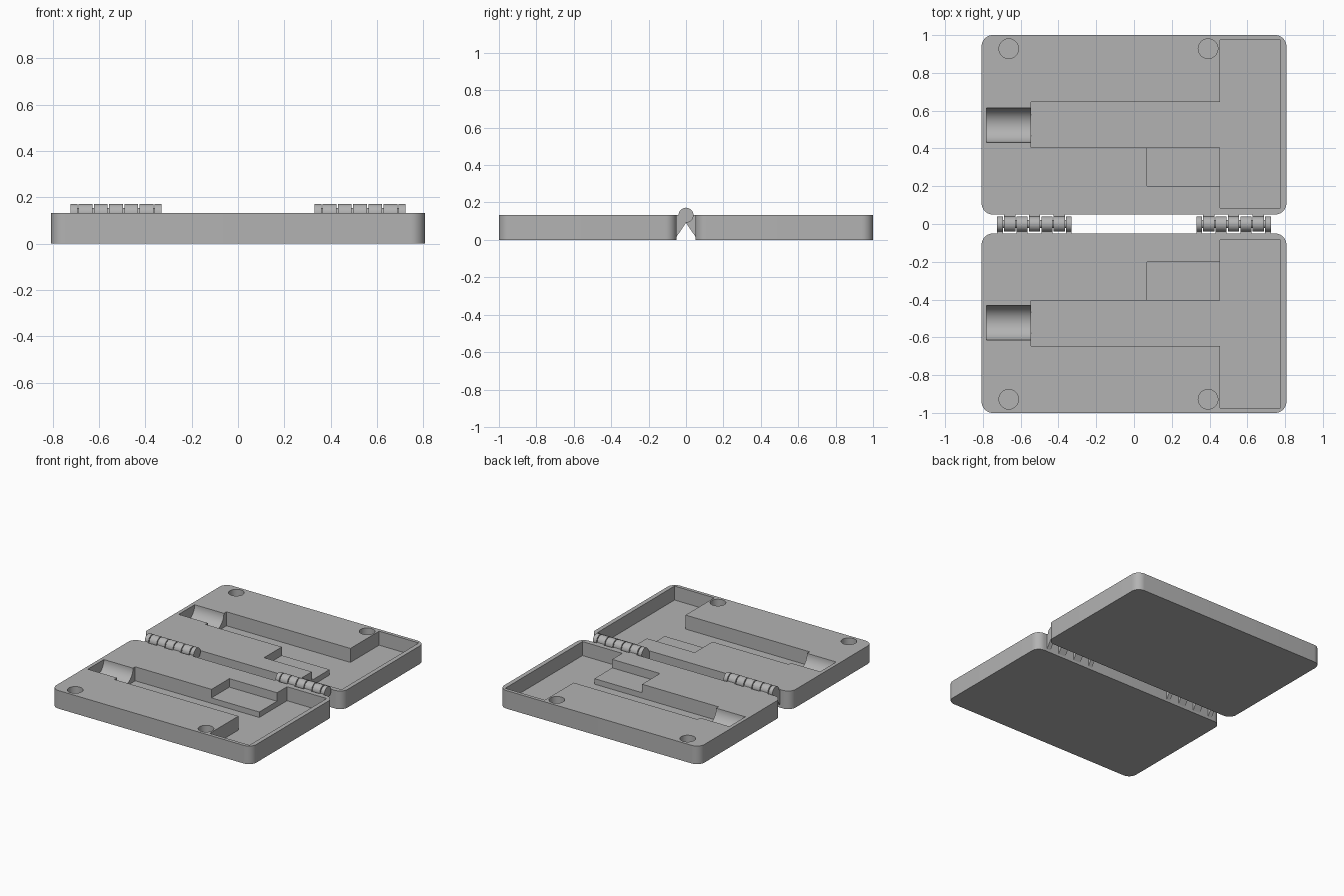
import bpy, bmesh, math
from mathutils import Vector

if "Cube" in bpy.data.objects:
    bpy.data.objects.remove(bpy.data.objects["Cube"], do_unlink=True)

HALF_X, INNER_Y, OUTER_Y, TOP = 0.807, 0.05, 1.0, 0.132
FLOOR, STEP = 0.03, 0.07
HINGE_R = 0.04

grey = bpy.data.materials.new("plain grey")
grey.use_nodes = True
color = (0.45, 0.45, 0.45, 1)
grey.diffuse_color = color
grey.node_tree.nodes["Principled BSDF"].inputs["Base Color"].default_value = color


def prism(name, points, direction):
    """Extrude a closed 3D outline along a vector."""
    bm = bmesh.new()
    face = bm.faces.new([bm.verts.new(p) for p in points])
    moved = bmesh.ops.extrude_face_region(bm, geom=[face])["geom"]
    verts = [v for v in moved if isinstance(v, bmesh.types.BMVert)]
    bmesh.ops.translate(bm, verts=verts, vec=Vector(direction))
    bmesh.ops.recalc_face_normals(bm, faces=bm.faces)
    mesh = bpy.data.meshes.new(name)
    bm.to_mesh(mesh)
    bm.free()
    mesh.materials.append(grey)
    obj = bpy.data.objects.new(name, mesh)
    bpy.context.collection.objects.link(obj)
    return obj


def arc(cx, cy, r, start, end, steps):
    angles = [math.radians(start + (end - start) * i / steps) for i in range(steps + 1)]
    return [(cx + r * math.cos(a), cy + r * math.sin(a)) for a in angles]


def smooth(obj):
    bpy.ops.object.select_all(action='DESELECT')
    obj.select_set(True)
    bpy.context.view_layer.objects.active = obj
    bpy.ops.object.shade_smooth_by_angle(angle=math.radians(30))


def cut_up(name, outline, side, bottom):
    """Pocket cutter rising from a floor height through the top."""
    return prism(name, [(x, y * side, bottom) for x, y in outline], (0, 0, 0.3))


def cut_along_x(name, outline, x0, x1):
    return prism(name, [(x0, y, z) for y, z in outline], (x1 - x0, 0, 0))


def build_tray(name, side):
    # Rounded slab
    r = 0.06
    outline = []
    corners = [(1, OUTER_Y - r, 0), (-1, OUTER_Y - r, 90),
               (-1, INNER_Y + r, 180), (1, INNER_Y + r, 270)]
    for sx, cy, start in corners:
        outline += arc(sx * (HALF_X - r), cy, r, start, start + 90, 10)
    tray = prism(name, [(x, y * side, 0) for x, y in outline], (0, 0, TOP))

    # Deep head and channel, shallow side step, round trough, round sockets
    deep = [(0.775, 0.085), (0.775, 0.975), (0.455, 0.975), (0.455, 0.645),
            (-0.545, 0.645), (-0.545, 0.405), (0.455, 0.405), (0.455, 0.085)]
    step = [(0.07, 0.2), (0.455, 0.2), (0.455, 0.5), (0.07, 0.5)]
    cutters = [cut_up("pocket_cutter", deep, side, FLOOR),
               cut_up("step_cutter", step, side, STEP),
               cut_along_x("trough_cutter",
                           arc(0.523 * side, TOP, 0.092, 0, 360, 48)[:-1], -0.78, -0.5)]
    for x in (-0.663, 0.392):
        hole = arc(x, 0.928, 0.052, 0, 360, 40)[:-1]
        cutters.append(cut_up("socket_cutter", hole, side, TOP - 0.05))

    for cutter in cutters:
        cutter.hide_render = True
        mod = tray.modifiers.new("cut", 'BOOLEAN')
        mod.operation = 'DIFFERENCE'
        mod.solver = 'EXACT'
        mod.object = cutter
    graph = bpy.context.evaluated_depsgraph_get()
    mesh = bpy.data.meshes.new_from_object(tray.evaluated_get(graph))
    tray.modifiers.clear()
    tray.data = mesh
    for cutter in cutters:
        bpy.data.objects.remove(cutter, do_unlink=True)
    smooth(tray)


def build_hinge(name, middle):
    # Alternating knuckles, each with a sloped arm to its own tray
    edges = [-0.2, -0.164, -0.098, -0.033, 0.033, 0.098, 0.164, 0.2]
    gap = 0.003
    for i, (a, b) in enumerate(zip(edges, edges[1:])):
        side = -1 if i % 2 == 0 else 1
        # Barrel top and far side, then the arm down the tray wall
        profile = arc(0, TOP, HINGE_R, 90, 270, 20)
        profile += [(INNER_Y + 0.005, 0.01), (INNER_Y + 0.005, TOP)]
        profile += arc(0, TOP, HINGE_R, 0, 80, 9)
        knuckle = cut_along_x(f"{name}_knuckle_{i + 1}",
                              [(y * side, z) for y, z in profile],
                              middle + a + gap, middle + b - gap)
        smooth(knuckle)
    pin = cut_along_x(f"{name}_pin", arc(0, TOP, 0.022, 0, 360, 24)[:-1],
                      middle - 0.19, middle + 0.19)
    smooth(pin)


build_tray("front_tray", -1)
build_tray("back_tray", 1)
build_hinge("right_hinge", -0.527)
build_hinge("left_hinge", 0.527)
